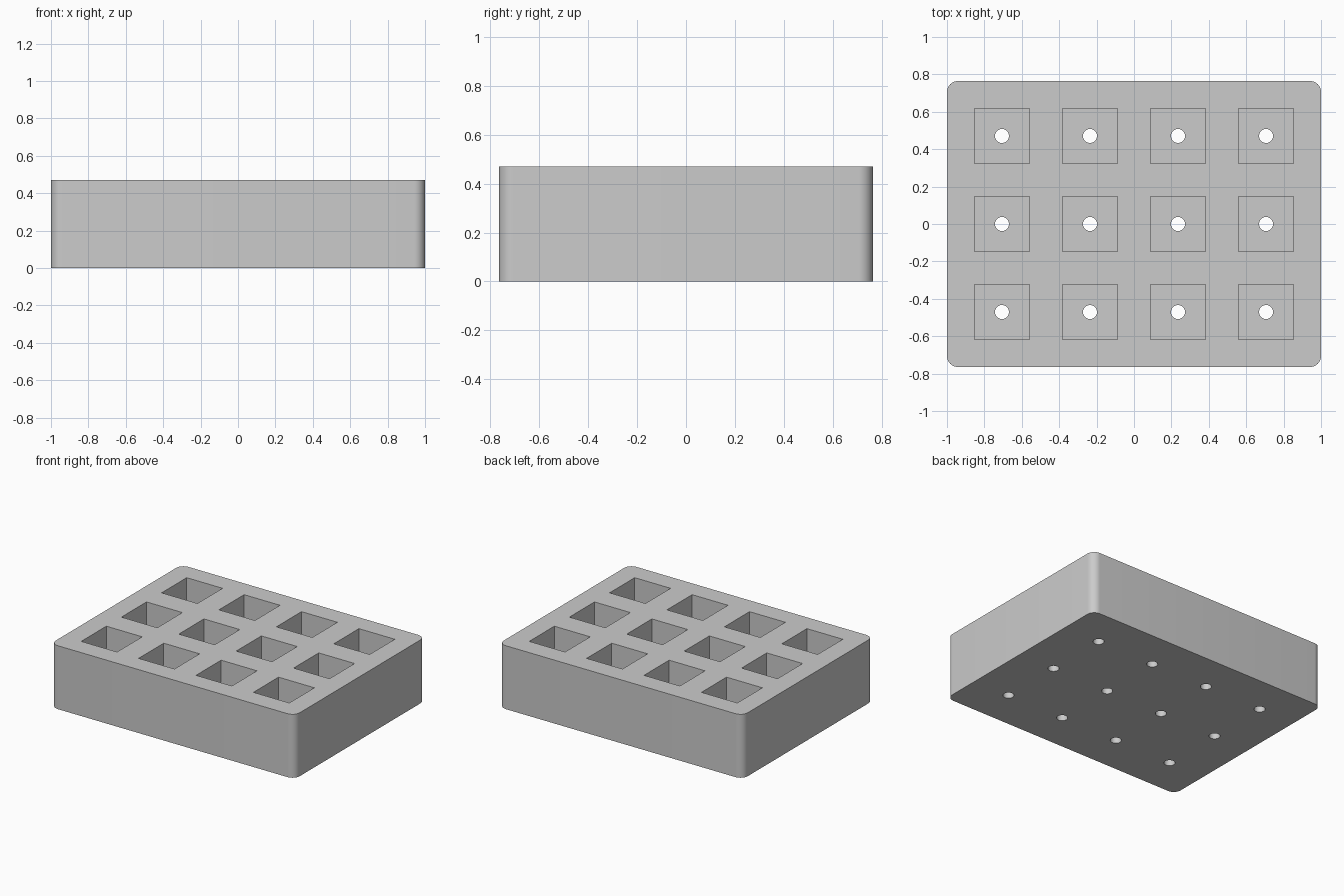
import bpy, bmesh
from mathutils import Matrix, Vector

if "Cube" in bpy.data.objects:
    bpy.data.objects.remove(bpy.data.objects["Cube"], do_unlink=True)

# Main dimensions
LENGTH, WIDTH, HEIGHT = 2.0, 1.529, 0.47
CORNER = 0.059
COLS, ROWS, PITCH = 4, 3, 0.4706
POCKET, DEPTH, HOLE_R = 0.294, 0.294, 0.0375

grey = bpy.data.materials.new("light grey")
grey.use_nodes = True
grey.diffuse_color = (0.6, 0.6, 0.6, 1)
grey.node_tree.nodes["Principled BSDF"].inputs["Base Color"].default_value = grey.diffuse_color


def to_object(name, bm):
    mesh = bpy.data.meshes.new(name)
    bm.to_mesh(mesh)
    bm.free()
    mesh.materials.append(grey)
    obj = bpy.data.objects.new(name, mesh)
    bpy.context.collection.objects.link(obj)
    return obj


def add_box(bm, size, centre):
    matrix = Matrix.Translation(centre) @ Matrix.Diagonal((*size, 1))
    bmesh.ops.create_cube(bm, size=1, matrix=matrix)


# Block with rounded upright edges
bm = bmesh.new()
add_box(bm, (LENGTH, WIDTH, HEIGHT), (0, 0, HEIGHT / 2))
upright = [e for e in bm.edges if abs(e.verts[0].co.z - e.verts[1].co.z) > 0.1]
bmesh.ops.bevel(bm, geom=upright, offset=CORNER, segments=10, profile=0.5, affect='EDGES')
tray = to_object("tray_block", bm)

# Cutters: a grid of square pockets, each with a round hole through its floor
floor = HEIGHT - DEPTH
pockets, holes = bmesh.new(), bmesh.new()
for col in range(COLS):
    for row in range(ROWS):
        x = (col - (COLS - 1) / 2) * PITCH
        y = (row - (ROWS - 1) / 2) * PITCH
        add_box(pockets, (POCKET, POCKET, DEPTH * 2), (x, y, HEIGHT))
        bmesh.ops.create_cone(holes, cap_ends=True, segments=32, radius1=HOLE_R, radius2=HOLE_R,
                              depth=floor * 2, matrix=Matrix.Translation(Vector((x, y, floor / 2))))
cutters = [to_object("pocket_cutter", pockets), to_object("hole_cutter", holes)]

bpy.context.view_layer.objects.active = tray
for cutter in cutters:
    cutter.hide_render = True
    cut = tray.modifiers.new(cutter.name, 'BOOLEAN')
    cut.operation = 'DIFFERENCE'
    cut.solver = 'EXACT'
    cut.object = cutter

# Bake the cuts and drop the cutters
graph = bpy.context.evaluated_depsgraph_get()
cut_mesh = bpy.data.meshes.new_from_object(tray.evaluated_get(graph))
tray.modifiers.clear()
tray.data = cut_mesh
for cutter in cutters:
    bpy.data.objects.remove(cutter, do_unlink=True)

# Smooth the rounded corners and hole walls, keep the rims sharp
bpy.ops.object.select_all(action='DESELECT')
tray.select_set(True)
bpy.ops.object.shade_smooth_by_angle(angle=0.52)
